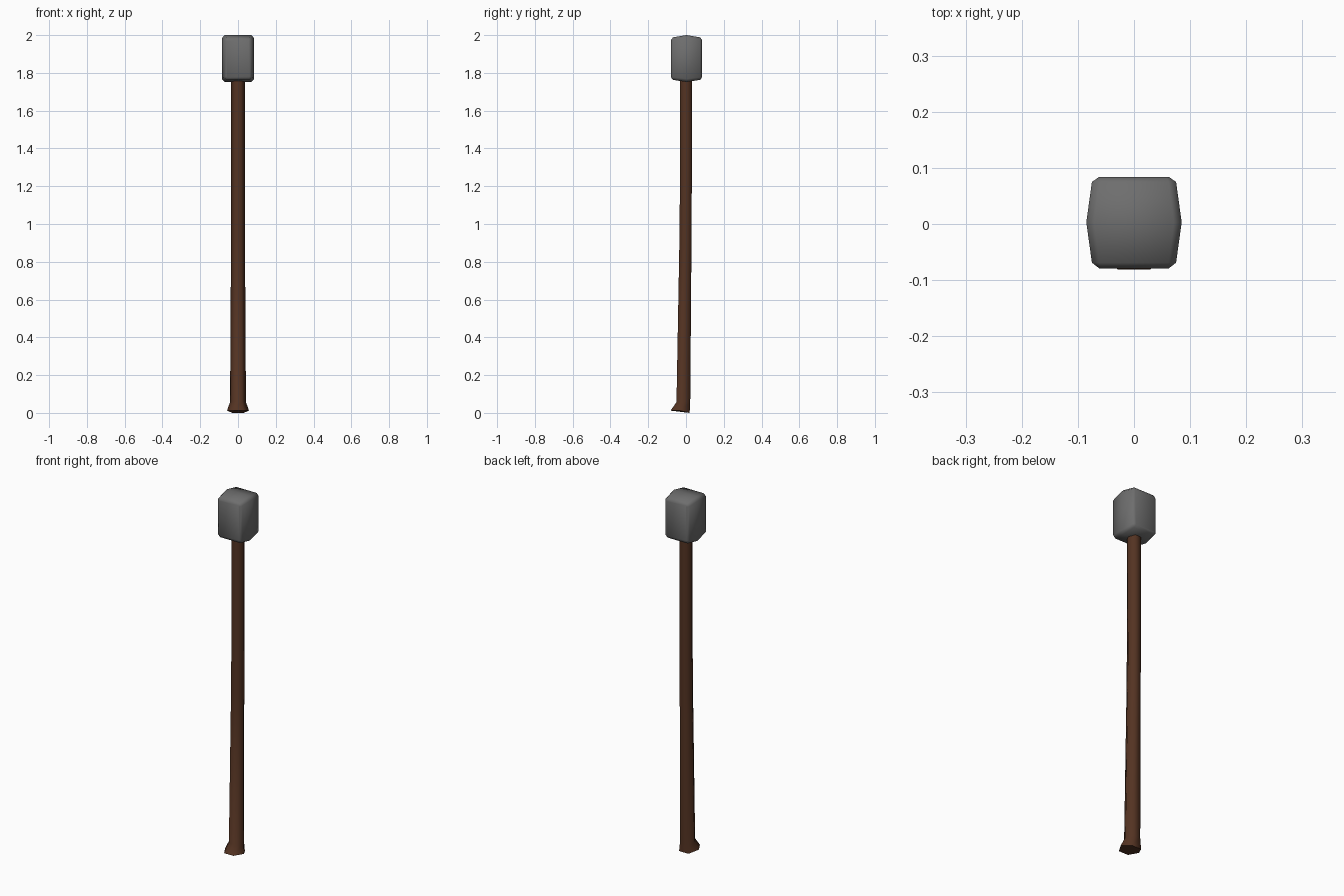
import bpy, math

if "Cube" in bpy.data.objects:
    bpy.data.objects.remove(bpy.data.objects["Cube"])


def material(name, rgb):
    m = bpy.data.materials.new(name)
    m.diffuse_color = (*rgb, 1)
    m.use_nodes = True
    m.node_tree.nodes["Principled BSDF"].inputs["Base Color"].default_value = m.diffuse_color
    return m


def loft(name, rings, mat, angle):
    """Join equal-sized rings of points into a capped tube."""
    n = len(rings[0])
    verts = [p for r in rings for p in r]
    faces = [tuple(range(n))[::-1], tuple(range(len(verts) - n, len(verts)))]
    for k in range(len(rings) - 1):
        for i in range(n):
            a, b = k * n + i, k * n + (i + 1) % n
            faces.append((a, b, b + n, a + n))
    me = bpy.data.meshes.new(name)
    me.from_pydata(verts, [], faces)
    me.materials.append(mat)
    ob = bpy.data.objects.new(name, me)
    bpy.context.collection.objects.link(ob)
    bpy.ops.object.select_all(action='DESELECT')
    ob.select_set(True)
    bpy.context.view_layer.objects.active = ob
    bpy.ops.object.mode_set(mode='EDIT')
    bpy.ops.mesh.select_all(action='SELECT')
    bpy.ops.mesh.normals_make_consistent(inside=False)
    bpy.ops.object.mode_set(mode='OBJECT')
    bpy.ops.object.shade_smooth_by_angle(angle=math.radians(angle))
    return ob


def hexagon(r, cy, z, tilt=0):
    """Hexagon with a flat side to the front; tilt lowers the back edge."""
    pts = []
    for i in range(6):
        a = math.radians(60 * i)
        pts.append((r * math.cos(a), cy + r * math.sin(a), z - tilt * max(0, math.sin(a))))
    return pts


def chamfered_rect(y, hx, z0, z1, cx, cz):
    """Rectangle in the xz plane with cut corners."""
    return [(-hx + cx, y, z0), (hx - cx, y, z0), (hx, y, z0 + cz), (hx, y, z1 - cz),
            (hx - cx, y, z1), (-hx + cx, y, z1), (-hx, y, z1 - cz), (-hx, y, z0 + cz)]


wood = material("dark brown wood", (0.088, 0.033, 0.016))
stone = material("grey metal", (0.155, 0.155, 0.155))

# handle: slightly bent six-sided shaft with a flared foot
loft("handle", [hexagon(0.058, -0.031, 0.012, 0.014),
                hexagon(0.042, -0.014, 0.058),
                hexagon(0.037, -0.003, 0.9),
                hexagon(0.036, 0, 1.3),
                hexagon(0.036, 0, 1.80)], wood, 65)

# head: block that bulges around the middle, with cut edges
loft("head", [chamfered_rect(-0.079, 0.062, 1.776, 1.975, 0.004, 0.006),
              chamfered_rect(-0.069, 0.075, 1.763, 1.988, 0.013, 0.014),
              chamfered_rect(0.003, 0.085, 1.752, 2.0, 0.014, 0.016),
              chamfered_rect(0.075, 0.075, 1.763, 1.988, 0.013, 0.014),
              chamfered_rect(0.084, 0.062, 1.776, 1.975, 0.004, 0.006)], stone, 65)
